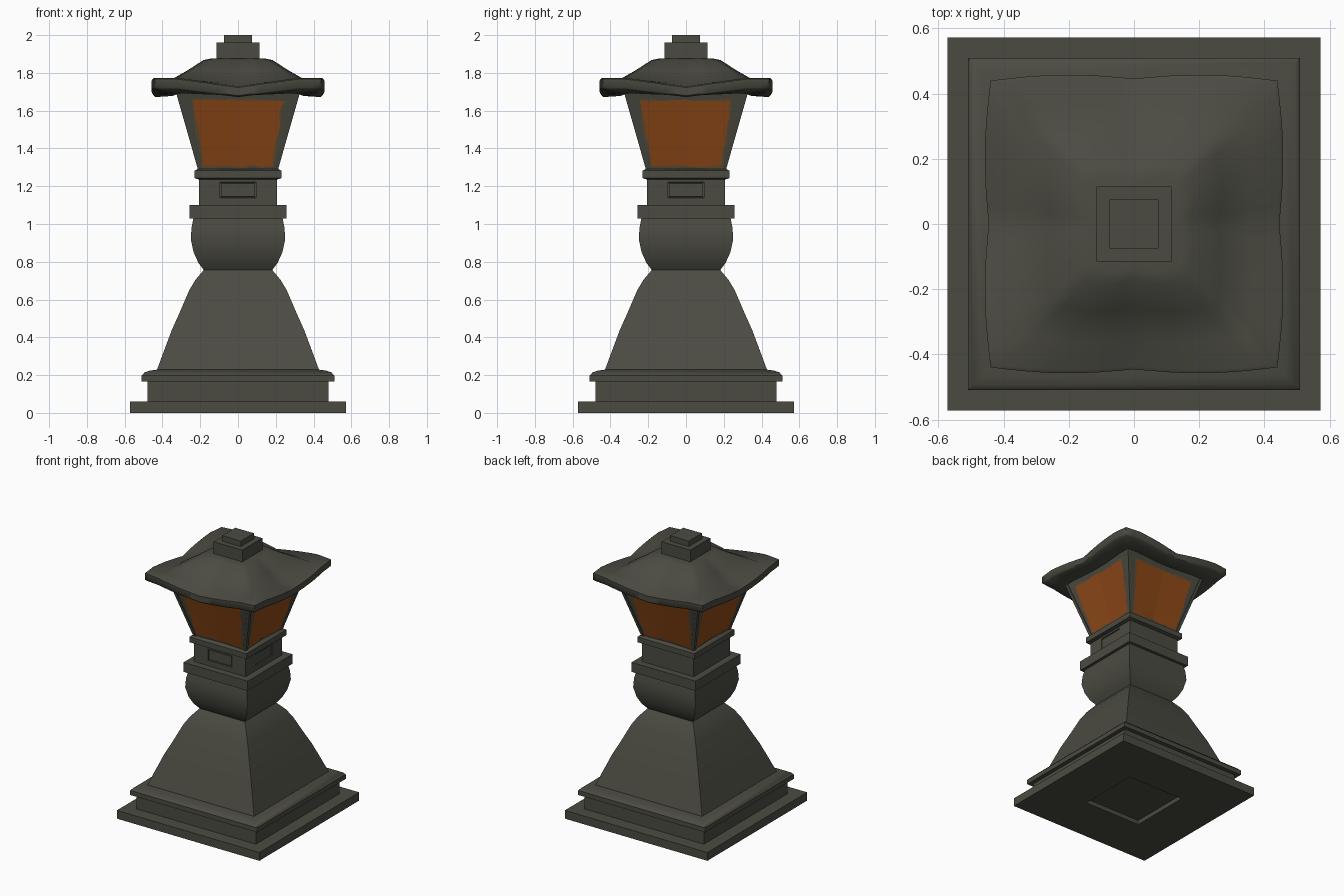
import bpy, bmesh, math, random
from mathutils import Matrix, Vector

random.seed(4)
if "Cube" in bpy.data.objects:
    bpy.data.objects.remove(bpy.data.objects["Cube"])


def material(name, rgb):
    m = bpy.data.materials.new(name)
    m.use_nodes = True
    m.diffuse_color = (*rgb, 1)
    m.node_tree.nodes["Principled BSDF"].inputs["Base Color"].default_value = (*rgb, 1)
    return m


STONE = material("weathered stone", (0.071, 0.071, 0.055))
AMBER = material("amber glass", (0.275, 0.066, 0.009))
SOOT = material("sooty glass rim", (0.13, 0.075, 0.028))


def finish(name, bm, mat, angle=32):
    bmesh.ops.recalc_face_normals(bm, faces=bm.faces)
    mesh = bpy.data.meshes.new(name)
    bm.to_mesh(mesh)
    bm.free()
    mesh.materials.append(mat)
    ob = bpy.data.objects.new(name, mesh)
    bpy.context.collection.objects.link(ob)
    if angle:
        bpy.ops.object.select_all(action='DESELECT')
        ob.select_set(True)
        bpy.context.view_layer.objects.active = ob
        bpy.ops.object.shade_smooth_by_angle(angle=math.radians(angle))
    return ob


def skin(bm, rings):
    """Join rings of points into a closed solid."""
    vs = [[bm.verts.new(p) for p in r] for r in rings]
    n = len(vs[0])
    for a, b in zip(vs, vs[1:]):
        for i in range(n):
            bm.faces.new((a[i], a[(i + 1) % n], b[(i + 1) % n], b[i]))
    bm.faces.new(vs[0][::-1])
    bm.faces.new(vs[-1])
    bmesh.ops.recalc_face_normals(bm, faces=bm.faces)
    bm.normal_update()


def facing(bm, direction):
    return max(bm.faces, key=lambda f: f.normal.dot(direction))


def inset(bm, face, thickness, depth=0):
    bmesh.ops.inset_individual(bm, faces=[face], thickness=thickness, depth=depth)
    bm.normal_update()


def square_ring(half, z, dip=0, steps=1, pinch=0, wave=0):
    """Square ring; side middles may sag, pull in (pinch) or bow out in a double wave."""
    pts = []
    for k in range(4):
        turn = Matrix.Rotation(k * math.pi / 2, 3, 'Z')
        for i in range(steps):
            t = 2 * i / steps - 1
            sag = max(0, 1 - abs(t) / 0.75)
            bow = wave * (math.sin(math.pi * abs(t)) + 0.4 * (1 - abs(t)))
            pts.append(turn @ Vector((half * t, -half + pinch * (1 - abs(t)) - bow, z - dip * sag)))
    return pts


def loft(name, profile, angle=32, **kw):
    bm = bmesh.new()
    skin(bm, [square_ring(*p, **kw) for p in profile])
    return finish(name, bm, STONE, angle)


# Foot slab with a square socket underneath
bm = bmesh.new()
skin(bm, [square_ring(0.573, 0), square_ring(0.573, 0.06)])
under = facing(bm, Vector((0, 0, -1)))
inset(bm, under, 0.49)
inset(bm, under, 0.002, -0.03)
finish("foot_slab", bm, STONE)

# Stepped plinth and flared pedestal
loft("plinth", [(0.48, 0.06), (0.48, 0.17)])
loft("plinth_lip", [(0.51, 0.165), (0.51, 0.198), (0.495, 0.214), (0.465, 0.224), (0.42, 0.23)])
loft("pedestal", [(0.43, 0.225), (0.395, 0.32), (0.35, 0.44), (0.305, 0.54),
                  (0.258, 0.65), (0.225, 0.705), (0.18, 0.758)])

# Bowl and collar
loft("bowl", [(0.18, 0.755), (0.21, 0.795), (0.235, 0.85), (0.25, 0.92),
              (0.246, 0.98), (0.235, 1.035)])
loft("collar", [(0.257, 1.03), (0.257, 1.1)])

# Neck with a recessed slot and inner plate on the front and left
bm = bmesh.new()
skin(bm, [square_ring(0.207, 1.1), square_ring(0.207, 1.26)])
for direction, squeeze in ((Vector((0, -1, 0)), (0.57, 1, 1)), (Vector((1, 0, 0)), (1, 0.57, 1))):
    face = facing(bm, direction)
    inset(bm, face, 0.055)
    bmesh.ops.scale(bm, vec=squeeze, verts=face.verts)
    inset(bm, face, 0.001, -0.012)
    inset(bm, face, 0.006)
    inset(bm, face, 0.001, 0.009)
finish("neck", bm, STONE, 0)

loft("lamp_ledge", [(0.207, 1.235), (0.23, 1.243), (0.23, 1.282), (0.212, 1.292)])

# Flared lamp chamber: sides fold inward slightly down the middle
LOW, HIGH, FOLD = 1.285, 1.72, 0.01


def chamber_half(z):
    return 0.206 + 0.124 * (z - LOW) / (HIGH - LOW)


loft("lamp_chamber", [(chamber_half(z), z) for z in (LOW, HIGH)], steps=2, pinch=FOLD)

# Slim corner posts
for k in range(4):
    turn = Matrix.Rotation(k * math.pi / 2, 3, 'Z')
    rings = []
    for z in (LOW, HIGH):
        c = chamber_half(z) + 0.005
        rings.append([turn @ Vector((c + dx, c + dy, z))
                      for dx, dy in ((0, 0), (-0.022, 0), (-0.022, -0.022), (0, -0.022))])
    bm = bmesh.new()
    skin(bm, rings)
    finish(f"corner_post_{k + 1}", bm, STONE, 0)


def pane(name, turn, grow, lift, mat):
    """Thin glass plate with an uneven outline, lying on the folded chamber side."""
    cols, rows = 12, 8
    bm = bmesh.new()
    grid = []
    for j in range(rows + 1):
        row = []
        for i in range(cols + 1):
            edge_x, edge_z = i in (0, cols), j in (0, rows)
            z = 1.307 - grow + (0.345 + 2 * grow) * j / rows
            z += random.uniform(-0.008, 0.008) * edge_z
            width = 0.182 + 0.056 * j / rows + grow
            x = width * (2 * i / cols - 1) + random.uniform(-0.008, 0.008) * edge_x
            h = chamber_half(z)
            y = -h + FOLD * (1 - abs(x) / h) - lift
            row.append(bm.verts.new(turn @ Vector((x, y, z))))
        grid.append(row)
    for a, b in zip(grid, grid[1:]):
        for i in range(cols):
            bm.faces.new((a[i], a[i + 1], b[i + 1], b[i]))
    ob = finish(name, bm, mat, 0)
    # keep every pane facing outward
    if ob.data.polygons[0].normal.dot(turn @ Vector((0, -1, 0))) < 0:
        ob.data.flip_normals()


for k, side in enumerate(("front", "left", "back", "right")):
    turn = Matrix.Rotation(k * math.pi / 2, 3, 'Z')
    pane(side + "_pane_rim", turn, 0.008, 0.002, SOOT)
    pane(side + "_pane", turn, 0, 0.004, AMBER)

# Roof with upturned corners and sagging, gently bowed eaves
loft("roof", [(0.31, 1.70, 0.01), (0.34, 1.69, 0.012), (0.43, 1.712, 0.04),
              (0.44, 1.722, 0.042), (0.44, 1.768, 0.045), (0.43, 1.774, 0.045),
              (0.345, 1.762, 0.02), (0.25, 1.815, 0.006), (0.165, 1.868, 0),
              (0.13, 1.875, 0)], angle=50, steps=16, wave=0.015)

# Finial
loft("finial_base", [(0.115, 1.86), (0.115, 1.96)])
loft("finial_cap", [(0.075, 1.955), (0.075, 2.0)])
